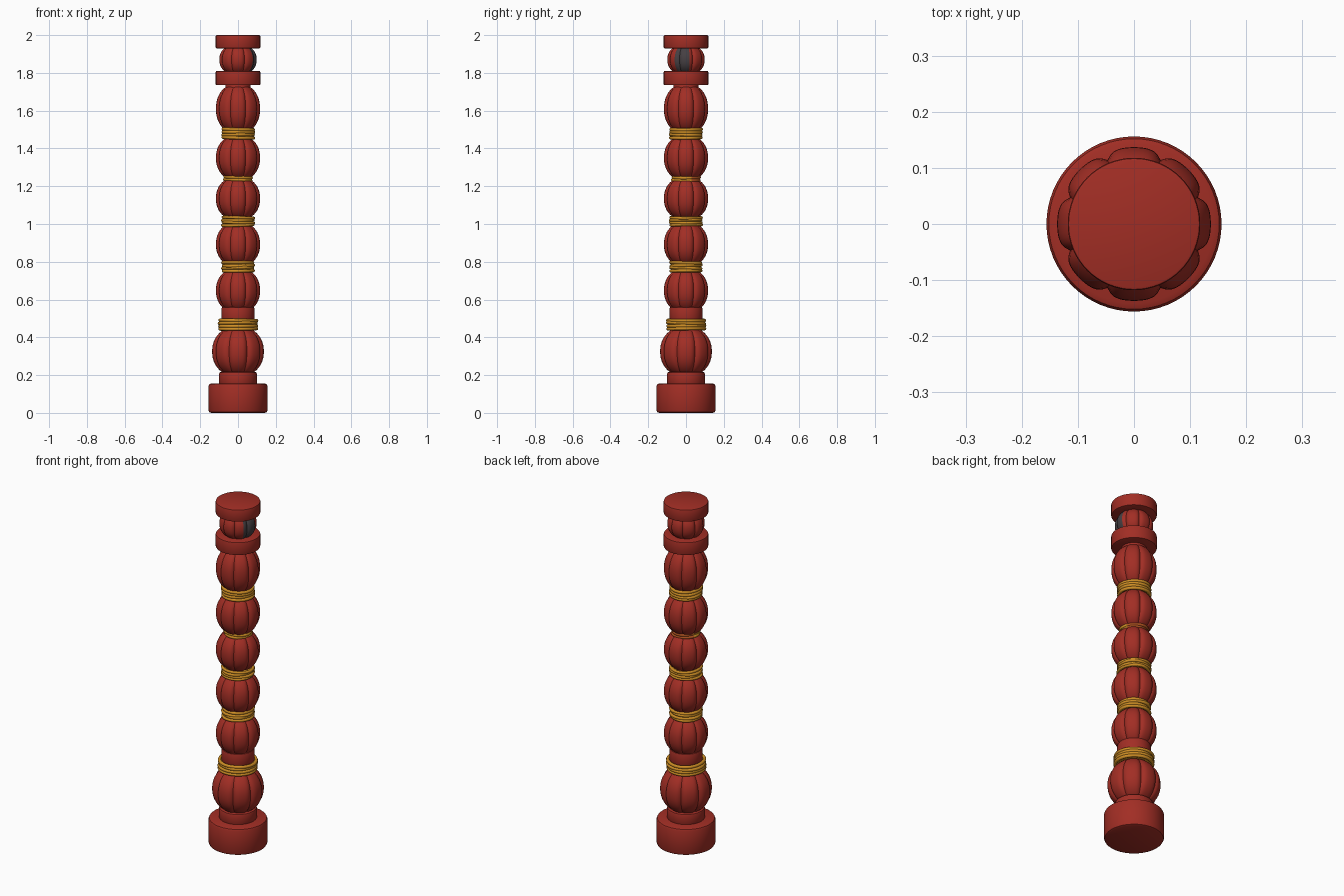
import bpy, bmesh, math, random
from math import sin, cos, pi, sqrt

if "Cube" in bpy.data.objects:
    bpy.data.objects.remove(bpy.data.objects["Cube"])
random.seed(4)

def mat(name, c):
    m = bpy.data.materials.new(name)
    m.diffuse_color = (*c, 1)
    m.use_nodes = True
    m.node_tree.nodes["Principled BSDF"].inputs["Base Color"].default_value = m.diffuse_color
    return m

RED = mat("red lacquer", (0.36, 0.027, 0.018))
GOLD = mat("gold cord", (0.62, 0.27, 0.018))
ORANGE = mat("orange cord", (0.45, 0.09, 0.015))
GREY = mat("dark grey", (0.06, 0.05, 0.055))

def finish(name, bm, mats, angle=35):
    bmesh.ops.recalc_face_normals(bm, faces=bm.faces)
    me = bpy.data.meshes.new(name)
    bm.to_mesh(me)
    bm.free()
    ob = bpy.data.objects.new(name, me)
    bpy.context.collection.objects.link(ob)
    for m in mats:
        me.materials.append(m)
    bpy.ops.object.select_all(action='DESELECT')
    ob.select_set(True)
    bpy.context.view_layer.objects.active = ob
    bpy.ops.object.shade_smooth_by_angle(angle=math.radians(angle))
    return ob

def lathe(name, profile, mats, segs=64, lobes=0, depth=0.0, rule=None):
    """Closed turned part; optional scalloped lobes that fade toward the ends."""
    bm = bmesh.new()
    rings, n = [], len(profile) - 1
    for i, (r, z) in enumerate(profile):
        fade = sin(pi * i / n) ** 0.4 if lobes and 0 < i < n else 0
        ring = []
        for k in range(segs):
            a = 2 * pi * k / segs
            s = 1
            if lobes:
                s = 1 - depth * fade * (1 - abs(cos(lobes * a / 2))) ** 2.5
            ring.append(bm.verts.new((r * s * cos(a), r * s * sin(a), z)))
        rings.append(ring)
    for a, b in zip(rings, rings[1:]):
        for k in range(segs):
            j = (k + 1) % segs
            bm.faces.new((a[k], a[j], b[j], b[k]))
    bm.faces.new(rings[0][::-1])
    bm.faces.new(rings[-1])
    if rule:
        for f in bm.faces:
            f.material_index = rule(f.calc_center_median())
    return finish(name, bm, mats)

def disc(name, r, z0, z1, bevel, m=RED):
    p = [(r - bevel, z0), (r - bevel * .3, z0 + bevel * .3), (r, z0 + bevel),
         (r, z1 - bevel), (r - bevel * .3, z1 - bevel * .3), (r - bevel, z1)]
    return lathe(name, p, [m])

def bulb(name, R, z0, z1, mats=(RED,), end=0.87, rule=None):
    zc, h, n = (z0 + z1) / 2, (z1 - z0) / 2, 20
    p = []
    for i in range(n + 1):
        u = sin(pi / 2 * (2 * i / n - 1))
        p.append((R * sqrt(1 - (abs(u) ** 1.1 * end) ** 2), zc + h * u))
    return lathe(name, p, list(mats), 96, 8, 0.10, rule)

def cord(name, r, z0, z1, strands, mats=(GOLD,), rule=None):
    """Several slightly tilted, wavy cord loops around a core band."""
    bm = bmesh.new()
    segs, sides = 64, 8
    t = (z1 - z0) / strands * 0.62
    for s in range(strands):
        zc = z0 + (s + .5) * (z1 - z0) / strands
        tilt, ph = random.uniform(.1, .35) * t, random.uniform(0, 2 * pi)
        ph2 = random.uniform(0, 2 * pi)
        rings = []
        for k in range(segs):
            a = 2 * pi * k / segs
            z = zc + tilt * cos(a - ph)
            rr = r - t + 0.002 * sin(3 * a + ph2)
            rings.append([bm.verts.new(((rr + t * cos(b)) * cos(a), (rr + t * cos(b)) * sin(a),
                                        z + t * sin(b)))
                          for b in (2 * pi * q / sides for q in range(sides))])
        for k in range(segs):
            a, b = rings[k], rings[(k + 1) % segs]
            for q in range(sides):
                w = (q + 1) % sides
                bm.faces.new((a[q], b[q], b[w], a[w]))
    if rule:
        for f in bm.faces:
            f.material_index = rule(f.calc_center_median())
    finish(name, bm, mats, 60)
    disc(name + "_core", r - t, z0 + .004, z1 - .004, .002, mats[0])

# foot and lower collars
disc("base", 0.156, 0.0, 0.156, 0.014)
disc("base_neck", 0.100, 0.15, 0.216, 0.008)
disc("lower_collar", 0.087, 0.485, 0.56, 0.006)

# lobed bulbs up the shaft: radius, bottom, top
for i, (R, a, b) in enumerate([(.137, .205, .445), (.117, .54, .755), (.117, .785, 1.0),
                               (.117, 1.03, 1.24), (.117, 1.24, 1.46), (.117, 1.49, 1.73)]):
    bulb(f"bulb_{i + 1}", R, a, b)

# wound cords between the bulbs
cord("cord_1", .106, .438, .497, 4)
cord("cord_2", .088, .745, .802, 4)
cord("cord_3", .089, .988, 1.04, 4)
cord("cord_4", .078, 1.226, 1.254, 2, (GOLD, ORANGE), lambda c: 1 if c.y > .03 else 0)
cord("cord_5", .089, 1.45, 1.508, 4)

# top: neck, two discs and a small bulb with one grey lobe on the right
disc("upper_neck", .066, 1.70, 1.745, .004)
disc("lower_disc", .118, 1.735, 1.81, .005)
bulb("top_bulb", .099, 1.80, 1.94, (RED, GREY), .8,
     lambda c: 1 if c.x > 0 and -38 < math.degrees(math.atan2(c.y, c.x)) < 13 else 0)
disc("top_disc", .118, 1.93, 2.0, .005)
